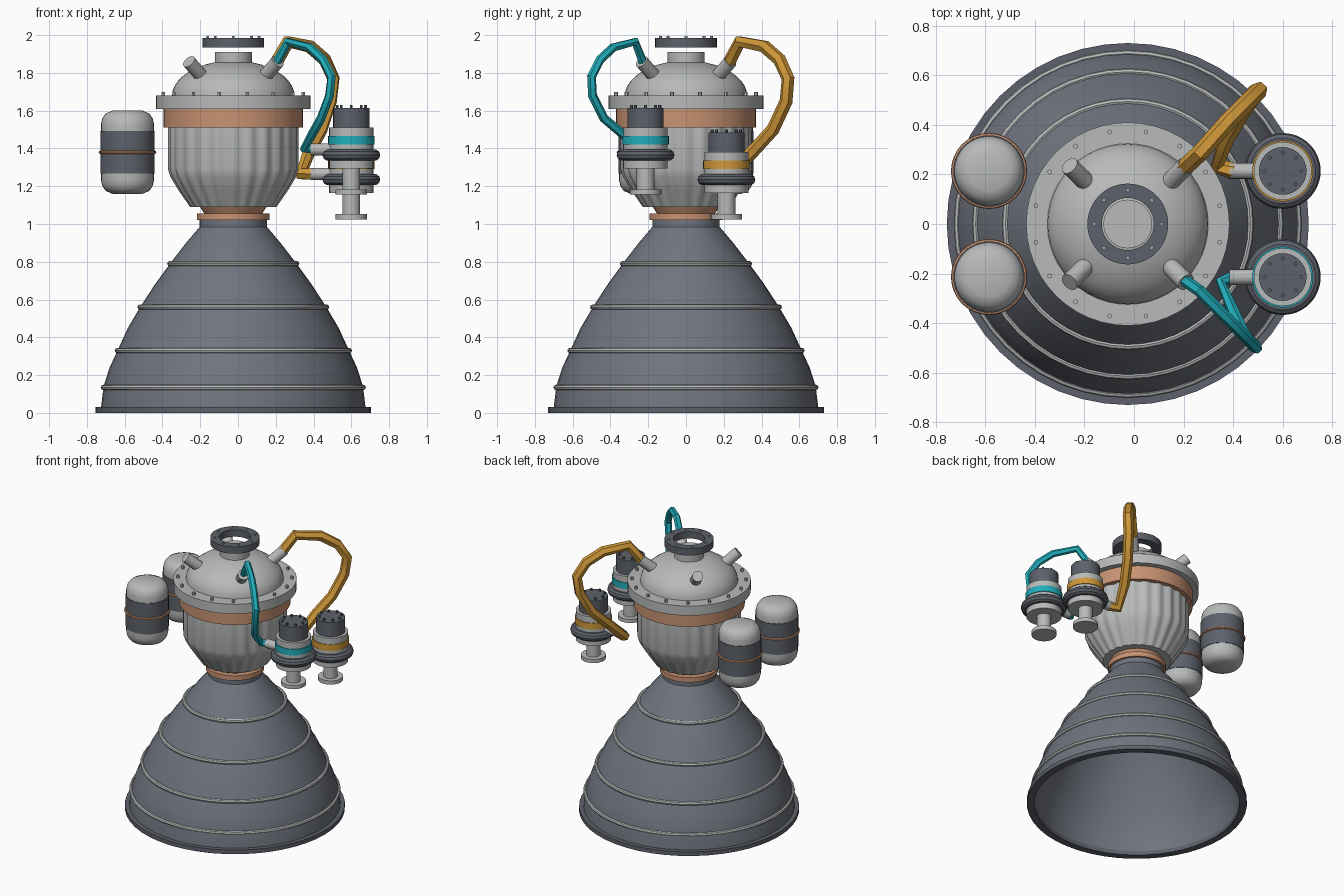
import bpy, bmesh, math
from mathutils import Vector, Matrix

cube = bpy.data.objects.get("Cube")
if cube:
    bpy.data.objects.remove(cube, do_unlink=True)


def material(name, r, g, b):
    m = bpy.data.materials.new(name)
    m.use_nodes = True
    m.diffuse_color = (r, g, b, 1)
    m.node_tree.nodes["Principled BSDF"].inputs["Base Color"].default_value = (r, g, b, 1)
    return m


LIGHT = material("light metal", 0.48, 0.49, 0.49)
SLATE = material("slate metal", 0.16, 0.175, 0.21)
DARK = material("dark metal", 0.11, 0.12, 0.145)
COPPER = material("copper", 0.58, 0.29, 0.17)
ORANGE = material("orange paint", 0.62, 0.31, 0.04)
CYAN = material("cyan paint", 0.015, 0.42, 0.5)

AXIS = (-0.025, 0)  # main engine axis


def finish(name, bm, mat, angle=35):
    bmesh.ops.remove_doubles(bm, verts=bm.verts, dist=1e-5)
    bmesh.ops.recalc_face_normals(bm, faces=bm.faces)
    mesh = bpy.data.meshes.new(name)
    bm.to_mesh(mesh)
    bm.free()
    mesh.materials.append(mat)
    ob = bpy.data.objects.new(name, mesh)
    bpy.context.collection.objects.link(ob)
    bpy.ops.object.select_all(action="DESELECT")
    ob.select_set(True)
    bpy.context.view_layer.objects.active = ob
    bpy.ops.object.shade_smooth_by_angle(angle=math.radians(angle))
    return ob


def lathe(name, profile, mat, at=AXIS, z=0, segs=48, closed=False, flute=None):
    """Spin (radius, height) points round a vertical axis."""
    bm = bmesh.new()
    rings = []
    for r, h in profile:
        ring = []
        for i in range(segs):
            a = math.tau * i / segs
            k = r * (flute(a) if flute else 1)
            ring.append(bm.verts.new((at[0] + k * math.cos(a), at[1] + k * math.sin(a), z + h)))
        rings.append(ring)
    pairs = list(zip(rings, rings[1:]))
    if closed:
        pairs.append((rings[-1], rings[0]))
    for a, b in pairs:
        for i in range(segs):
            j = (i + 1) % segs
            bm.faces.new((a[i], a[j], b[j], b[i]))
    if not closed:
        bm.faces.new(rings[0])
        bm.faces.new(rings[-1])
    return finish(name, bm, mat)


def drum(name, r, low, high, mat, at=AXIS, z=0, segs=48):
    return lathe(name, [(r, low), (r, high)], mat, at, z, segs)


def hoop(name, major, minor, h, mat, at=AXIS, z=0, sides=8):
    steps = [math.tau * i / sides for i in range(sides)]
    pts = [(major + minor * math.cos(t), h + minor * math.sin(t)) for t in steps]
    return lathe(name, pts, mat, at, z, closed=True)


def rod(name, start, end, r, mat, segs=16):
    a, b = Vector(start), Vector(end)
    bm = bmesh.new()
    turn = (b - a).to_track_quat("Z", "Y").to_matrix().to_4x4()
    bmesh.ops.create_cone(bm, cap_ends=True, segments=segs, radius1=r, radius2=r,
                          depth=(b - a).length, matrix=Matrix.Translation((a + b) / 2) @ turn)
    return finish(name, bm, mat)


def bolts(name, count, circle, r, low, high, mat, at=AXIS, offset=0.0):
    bm = bmesh.new()
    for i in range(count):
        a = math.tau * (i + offset) / count
        spot = (at[0] + circle * math.cos(a), at[1] + circle * math.sin(a), (low + high) / 2)
        bmesh.ops.create_cone(bm, cap_ends=True, segments=6, radius1=r, radius2=r,
                              depth=high - low, matrix=Matrix.Translation(spot))
    return finish(name, bm, mat)


def pipe(name, points, r, mat):
    curve = bpy.data.curves.new(name, "CURVE")
    curve.dimensions = "3D"
    curve.bevel_depth = r
    curve.bevel_resolution = 1
    curve.use_fill_caps = True
    spline = curve.splines.new("POLY")
    spline.points.add(len(points) - 1)
    for p, co in zip(spline.points, points):
        p.co = (*co, 1)
    curve.materials.append(mat)
    ob = bpy.data.objects.new(name, curve)
    bpy.context.collection.objects.link(ob)
    bpy.ops.object.select_all(action="DESELECT")
    ob.select_set(True)
    bpy.context.view_layer.objects.active = ob
    bpy.ops.object.convert(target="MESH")
    bpy.ops.object.shade_smooth_by_angle(angle=math.radians(30))


# Hollow bell nozzle: outer wall up, inner wall back down
bell = [(0.7, 0.03), (0.687, 0.14), (0.655, 0.24), (0.613, 0.33), (0.558, 0.45), (0.493, 0.56),
        (0.415, 0.68), (0.335, 0.79), (0.25, 0.9), (0.178, 0.985), (0.178, 1.02)]
inner = [(r - 0.02, h) for r, h in reversed(bell[:-1])]
lathe("nozzle_bell", bell + [(0.02, 1.02), (0.02, 0.985)] + inner, SLATE, closed=True)
lathe("nozzle_rim", [(0.73, 0), (0.73, 0.03), (0.68, 0.03), (0.68, 0)], DARK, closed=True)
for r, h in ((0.688, 0.135), (0.614, 0.33), (0.494, 0.56), (0.336, 0.79)):
    hoop("nozzle_band", r, 0.014, h, LIGHT)

# Copper throat
drum("throat_ring", 0.193, 1.02, 1.055, COPPER)
lathe("throat_cone", [(0.15, 1.05), (0.182, 1.1)], COPPER)

# Fluted combustion chamber
lathe("chamber", [(0.228, 1.09), (0.29, 1.18), (0.332, 1.25), (0.345, 1.29), (0.345, 1.52)], LIGHT,
      segs=144, flute=lambda a: 0.985 + 0.018 * math.cos(24 * a))
drum("chamber_collar", 0.37, 1.51, 1.61, COPPER)
drum("chamber_flange", 0.41, 1.61, 1.68, LIGHT)
bolts("chamber_flange_bolts", 16, 0.378, 0.01, 1.675, 1.7, LIGHT, offset=0.5)

# Domed head with neck and floating top ring
dome = [(0.325 * math.cos(t), 1.675 + 0.19 * math.sin(t))
        for t in [math.radians(9 * i) for i in range(10)]]
lathe("dome", dome, LIGHT)
drum("neck", 0.098, 1.84, 1.91, LIGHT)
lathe("top_ring", [(0.163, 1.935), (0.163, 1.985), (0.105, 1.985), (0.105, 1.935)], DARK, closed=True)
bolts("top_ring_bolts", 8, 0.136, 0.008, 1.98, 1.995, LIGHT)
for sx in (-1, 1):
    for sy in (-1, 1):
        rod("dome_port", (AXIS[0] + 0.14 * sx, 0.14 * sy, 1.75),
            (AXIS[0] + 0.235 * sx, 0.235 * sy, 1.86), 0.037, LIGHT)


# Turbopumps: the base height is the middle of the dark volute
def pump(side, y, z, paint):
    at = (0.6, y)
    drum(side + "_pump_motor", 0.096, 0.14, 0.25, DARK, at, z, 32)
    bolts(side + "_pump_bolts", 8, 0.075, 0.008, z + 0.245, z + 0.265, DARK, at)
    drum(side + "_pump_body", 0.117, -0.07, 0.145, LIGHT, at, z, 32)
    drum(side + "_pump_stripe", 0.123, 0.055, 0.1, paint, at, z, 32)
    hoop(side + "_pump_volute", 0.123, 0.03, 0, DARK, at, z, 10)
    drum(side + "_pump_inlet", 0.047, -0.19, -0.06, LIGHT, at, z, 24)
    drum(side + "_pump_inlet_flange", 0.083, -0.21, -0.183, LIGHT, at, z, 32)
    rod(side + "_pump_outlet", (0.385, y, z + 0.03), (0.52, y, z + 0.03), 0.032, LIGHT)


pump("front", -0.214, 1.365, CYAN)
pump("back", 0.214, 1.235, ORANGE)

# Feed pipes from dome ports to pump outlets
pipe("front_feed_pipe", [(0.2, -0.225, 1.85), (0.265, -0.27, 1.965), (0.38, -0.385, 1.935),
                         (0.45, -0.455, 1.87), (0.495, -0.5, 1.78), (0.485, -0.495, 1.68),
                         (0.44, -0.435, 1.56), (0.395, -0.34, 1.48), (0.35, -0.235, 1.4),
                         (0.4, -0.214, 1.395)], 0.024, CYAN)
pipe("back_feed_pipe", [(0.2, 0.225, 1.85), (0.265, 0.285, 1.965), (0.38, 0.415, 1.94),
                        (0.46, 0.495, 1.87), (0.505, 0.54, 1.77), (0.49, 0.53, 1.65),
                        (0.44, 0.46, 1.5), (0.375, 0.35, 1.38), (0.335, 0.235, 1.265),
                        (0.4, 0.214, 1.265)], 0.035, ORANGE)

# Pressure tanks
cap = [(0.08, 0.22), (0.115, 0.205), (0.133, 0.18), (0.14, 0.15), (0.14, 0.11)]
for side, y in (("front", -0.214), ("back", 0.214)):
    at = (-0.585, y)
    lathe(side + "_tank_top", cap, LIGHT, at, 1.38, 32)
    lathe(side + "_tank_bottom", [(r, -h) for r, h in cap], LIGHT, at, 1.38, 32)
    drum(side + "_tank_middle", 0.144, -0.113, 0.113, DARK, at, 1.38, 32)
    hoop(side + "_tank_band", 0.144, 0.009, 0, COPPER, at, 1.38)
